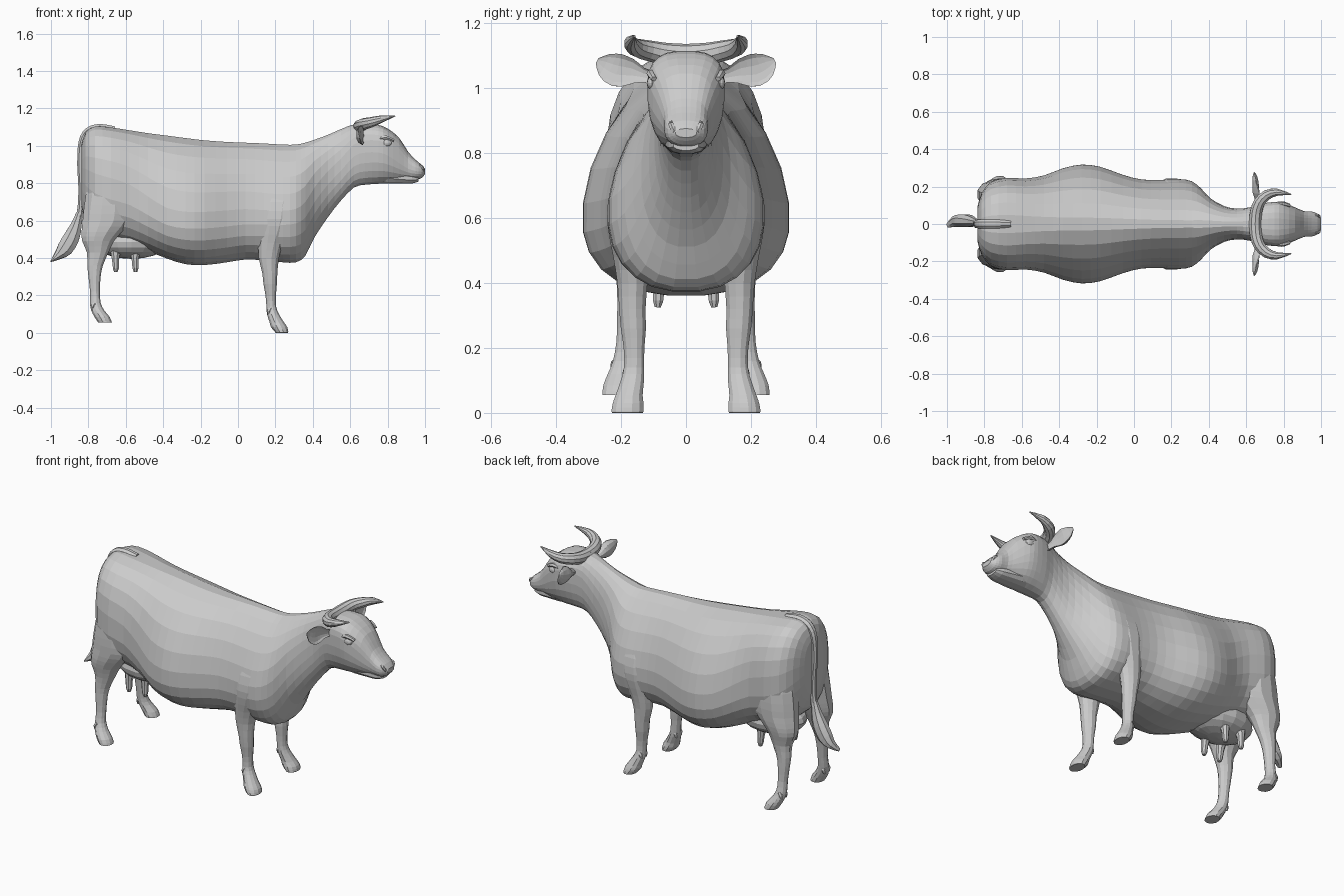
import bpy, bmesh, math
from mathutils import Vector


def smooth_rows(rows, n):
    """Catmull-Rom interpolation of section rows."""
    out = []
    for i in range(len(rows) - 1):
        a, b = rows[max(i - 1, 0)], rows[i]
        c, d = rows[i + 1], rows[min(i + 2, len(rows) - 1)]
        for k in range(n):
            t = k / n
            out.append([0.5 * (2 * q + (r - p) * t + (2 * p - 5 * q + 4 * r - s) * t * t
                               + (3 * q - p - 3 * r + s) * t ** 3)
                        for p, q, r, s in zip(a, b, c, d)])
    return out + [list(rows[-1])]


def finish(name, bm, mirror):
    bmesh.ops.recalc_face_normals(bm, faces=bm.faces)
    me = bpy.data.meshes.new(name)
    bm.to_mesh(me)
    bm.free()
    ob = bpy.data.objects.new(name, me)
    bpy.context.collection.objects.link(ob)
    if mirror:
        m = ob.modifiers.new("mirror", 'MIRROR')
        m.use_axis = (False, True, False)
        m.use_mirror_merge = False
    return ob


def loft(name, rings, mirror=False):
    bm = bmesh.new()
    vs = [[bm.verts.new(p) for p in r] for r in rings]
    n = len(vs[0])
    for a, b in zip(vs, vs[1:]):
        for i in range(n):
            j = (i + 1) % n
            bm.faces.new((a[i], a[j], b[j], b[i]))
    bm.faces.new(vs[0])
    bm.faces.new(vs[-1])
    return finish(name, bm, mirror)


def angles(n):
    return [2 * math.pi * (i + 0.5) / n for i in range(n)]


def power(v, p):
    return math.copysign(abs(v) ** p, v)


def trunk(name, rows, sides, low=0.85, n=2):
    """Loft along x: rows of x, top, bottom, widest height, half width, upper exponent."""
    rings = []
    for x, top, bot, mid, hw, up in smooth_rows(rows, n):
        ring = []
        for a in angles(sides):
            c, s = math.cos(a), math.sin(a)
            p, h = (up, top - mid) if s > 0 else (low, mid - bot)
            ring.append((x, hw * power(c, p), mid + h * power(s, p)))
        rings.append(ring)
    return loft(name, rings)


def leg(name, rows, sides=12):
    """Loft along z: rows of z, x, y, radius x, radius y."""
    rings = [[(x + rx * math.cos(a), y + ry * math.sin(a), z) for a in angles(sides)]
             for z, x, y, rx, ry in smooth_rows(rows, 2)]
    return loft(name, rings, True)


def sweep(name, rows, sides=8, ref=(0, 1, 0), mirror=False, n=2, cup=1):
    """Tube along a path: rows of x, y, z, radius across, radius along ref."""
    rows = smooth_rows(rows, n)
    rings = []
    for i, r in enumerate(rows):
        c = Vector(r[:3])
        t = (Vector(rows[min(i + 1, len(rows) - 1)][:3]) - Vector(rows[max(i - 1, 0)][:3])).normalized()
        u = t.cross(Vector(ref)).normalized()
        v = u.cross(t).normalized()
        ring = []
        for a in angles(sides):
            s = math.sin(a)
            if s > 0:
                s *= cup
            ring.append(c + u * r[3] * math.cos(a) + v * r[4] * s)
        rings.append(ring)
    return loft(name, rings, mirror)


def ball(name, loc, size, mirror=False, u=12, v=8):
    bm = bmesh.new()
    bmesh.ops.create_uvsphere(bm, u_segments=u, v_segments=v, radius=1)
    for w in bm.verts:
        w.co = Vector([w.co[i] * size[i] + loc[i] for i in range(3)])
    return finish(name, bm, mirror)


# Body, neck and head in one skin
body = [
    (-.838, 1.00, .68, .85, .09, .8), (-.815, 1.07, .60, .83, .165, .8),
    (-.765, 1.105, .54, .79, .225, .8), (-.68, 1.10, .49, .76, .248, .8),
    (-.58, 1.085, .47, .73, .245, .85), (-.48, 1.07, .435, .67, .262, .95),
    (-.38, 1.058, .395, .615, .30, 1.05), (-.28, 1.045, .365, .60, .32, 1.1),
    (-.18, 1.033, .36, .60, .308, 1.1), (-.06, 1.024, .375, .61, .265, 1.1),
    (.04, 1.02, .39, .62, .24, 1.12), (.14, 1.016, .385, .62, .237, 1.18),
    (.24, 1.01, .375, .62, .242, 1.22), (.31, 1.01, .375, .63, .23, 1.2),
    (.36, 1.02, .41, .66, .19, 1.1), (.41, 1.035, .51, .74, .138, 1),
    (.48, 1.06, .615, .83, .097, .95), (.55, 1.09, .705, .90, .083, .9)]
head = [
    (.62, 1.115, .775, .98, .09, .8), (.68, 1.115, .79, 1.0, .108, .7),
    (.75, 1.112, .795, 1.0, .119, .7), (.80, 1.092, .80, .98, .114, .7),
    (.86, 1.045, .808, .93, .090, .72), (.91, .968, .815, .89, .069, .75),
    (.95, .925, .818, .875, .067, .8), (.98, .90, .826, .868, .056, .8),
    (1.0, .875, .848, .862, .032, .85)]
trunk("body_and_head", body + head, 24)

# Lower jaw, closed under the muzzle
trunk("lower_jaw", [
    (.72, .90, .796, .85, .06, 1), (.80, .89, .796, .84, .068, 1), (.88, .87, .796, .83, .06, 1),
    (.93, .86, .797, .825, .054, 1), (.965, .85, .808, .825, .04, 1)], 12)
ball("eye", (.795, .105, 1.015), (.026, .016, .02), True)
sweep("brow", [(.755, .103, 1.035, .008, .012), (.79, .11, 1.045, .012, .012),
               (.832, .098, 1.028, .008, .01)], 6, (0, 1, 0), True)
sweep("nostril", [(.962, .045, .893, .006, .008), (.983, .046, .888, .009, .009),
                  (.989, .036, .868, .009, .009), (.983, .024, .862, .005, .006)],
      6, (1, 0, 0), True)

# Horns and cupped ears
sweep("horn", [(.648, .0, 1.102, .034, .034), (.652, .06, 1.105, .034, .034),
               (.67, .115, 1.115, .032, .032), (.71, .155, 1.125, .028, .028),
               (.765, .17, 1.142, .02, .02), (.84, .158, 1.16, .003, .003)],
      10, (0, 0, 1), True)
sweep("ear", [(.68, .09, 1.03, .018, .024), (.675, .135, 1.04, .024, .03),
              (.675, .17, 1.05, .042, .042), (.67, .215, 1.056, .053, .04),
              (.655, .252, 1.073, .038, .024), (.645, .274, 1.085, .008, .006)],
      12, (1, 0, 0), True, cup=-0.45)

# Legs with shoulders, thighs and forward-sloping hooves
leg("front_leg", [
    (.86, .23, .10, .08, .05), (.75, .215, .14, .115, .075), (.65, .205, .165, .115, .078),
    (.57, .195, .17, .098, .073), (.48, .175, .168, .07, .058), (.40, .165, .165, .056, .048),
    (.32, .17, .165, .042, .042), (.26, .172, .162, .037, .04), (.20, .175, .16, .029, .033),
    (.14, .178, .16, .027, .032), (.10, .187, .165, .033, .037), (.055, .208, .175, .04, .043),
    (.03, .22, .178, .045, .049), (.005, .233, .18, .037, .051), (0, .234, .18, .034, .048)])
leg("hind_leg", [
    (.92, -.66, .11, .10, .08), (.80, -.68, .135, .125, .10), (.68, -.692, .145, .135, .1),
    (.60, -.70, .152, .135, .092), (.54, -.728, .16, .112, .08), (.49, -.748, .165, .088, .066),
    (.43, -.75, .17, .06, .048), (.36, -.764, .175, .043, .038), (.30, -.767, .18, .034, .033),
    (.22, -.765, .186, .027, .029), (.16, -.763, .195, .03, .031), (.12, -.75, .205, .036, .037),
    (.085, -.727, .213, .042, .043), (.055, -.711, .215, .038, .044)])

# Dewclaws
for part, x, y, z in (("front", .163, .163, .115), ("hind", -.78, .2, .14)):
    for d, k in (("inner", -.02), ("outer", .02)):
        sweep(f"{part}_{d}_dewclaw", [(x + .015, y + k, z + .018, .01, .01),
                                      (x + .004, y + k, z, .013, .013),
                                      (x, y + k, z - .022, .005, .005)], 6, mirror=True)

# Udder and teats
ball("udder", (-.57, 0, .485), (.20, .15, .09), u=16, v=10)
for name, x in (("rear_teat", -.655), ("front_teat", -.55)):
    sweep(name, [(x, .075, .44, .03, .03), (x, .083, .39, .02, .02),
                 (x + .002, .086, .345, .017, .017), (x + .002, .087, .325, .01, .01)],
          8, mirror=True, n=1)

# Tail and brush
sweep("tail", [(-.66, 0, 1.085, .02, .02), (-.74, 0, 1.096, .022, .026), (-.80, 0, 1.077, .022, .026),
               (-.835, 0, 1.02, .019, .024), (-.844, 0, .90, .017, .02), (-.839, .005, .78, .016, .018),
               (-.842, .01, .66, .018, .018), (-.855, .012, .60, .024, .02)], 8, n=3)
sweep("tail_brush", [(-.848, .01, .64, .018, .018), (-.865, .013, .575, .032, .028),
                     (-.89, .016, .51, .046, .036), (-.925, .017, .45, .046, .036),
                     (-.96, .012, .415, .026, .03), (-.998, -.01, .383, .004, .012)], 8)
